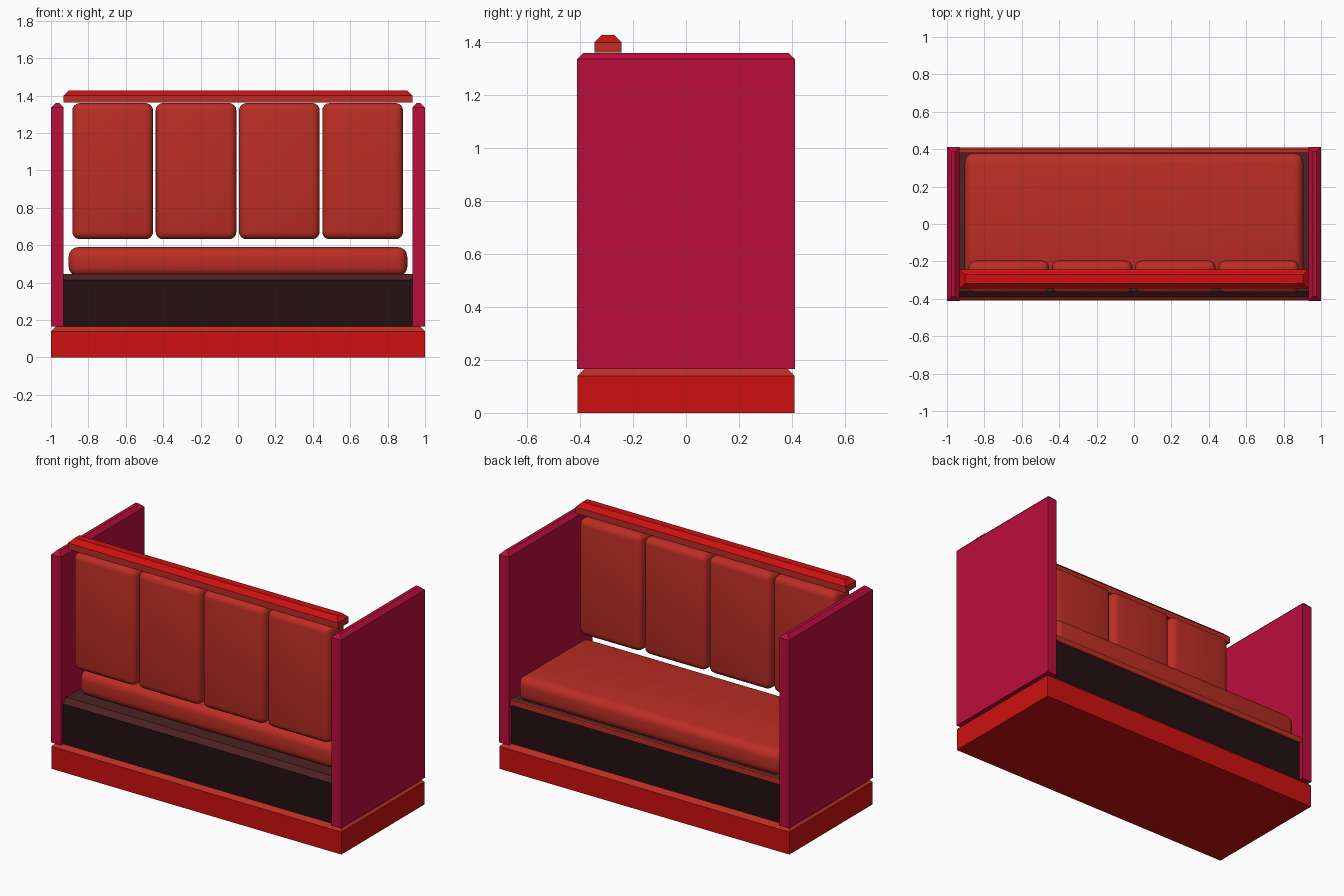
import bpy, bmesh
from math import radians

if "Cube" in bpy.data.objects:
    bpy.data.objects.remove(bpy.data.objects["Cube"])


def material(name, rgb):
    m = bpy.data.materials.new(name)
    m.use_nodes = True
    m.diffuse_color = (*rgb, 1)
    m.node_tree.nodes["Principled BSDF"].inputs["Base Color"].default_value = (*rgb, 1)
    return m


red = material("bright red", (0.62, 0.005, 0.005))
cushion_red = material("cushion red", (0.5, 0.027, 0.018))
crimson = material("crimson", (0.5, 0.004, 0.045))
dark = material("dark wood", (0.017, 0.005, 0.005))
brown = material("dark brown", (0.075, 0.016, 0.016))


def box(name, x, y, z, mats, chamfer=0.0, pick=lambda e: False, rule=None):
    """Box from ranges; chamfers the edges chosen by pick, colours faces by rule."""
    bm = bmesh.new()
    bmesh.ops.create_cube(bm, size=1)
    for v in bm.verts:
        v.co = [(r[0] + r[1]) / 2 + c * (r[1] - r[0]) for r, c in zip((x, y, z), v.co)]
    edges = [e for e in bm.edges if pick(e)]
    if edges:
        bmesh.ops.bevel(bm, geom=edges, offset=chamfer, segments=1, affect='EDGES')
    bm.normal_update()
    if rule:
        for f in bm.faces:
            f.material_index = rule(f)
    mesh = bpy.data.meshes.new(name)
    bm.to_mesh(mesh)
    bm.free()
    for m in mats:
        mesh.materials.append(m)
    ob = bpy.data.objects.new(name, mesh)
    bpy.context.collection.objects.link(ob)
    return ob


def top_edges(z):
    return lambda e: all(abs(v.co.z - z) < 0.001 for v in e.verts)


def cushion(name, x, y, z, radius):
    ob = box(name, x, y, z, [cushion_red])
    bevel = ob.modifiers.new("round", 'BEVEL')
    bevel.width = radius
    bevel.segments = 4
    bpy.ops.object.select_all(action='DESELECT')
    ob.select_set(True)
    bpy.context.view_layer.objects.active = ob
    bpy.ops.object.modifier_apply(modifier="round")
    bpy.ops.object.shade_smooth_by_angle(angle=radians(40))


# Plinth with chamfered top
box("plinth", (-1, 1), (-0.41, 0.41), (0, 0.165), [red, cushion_red], 0.025,
    top_edges(0.165), lambda f: int(f.normal.z > 0.3))

# Side panels
for side, name in ((-1, "right_panel"), (1, "left_panel")):
    box(name, sorted((side * 0.932, side)), (-0.412, 0.412), (0.165, 1.36),
        [crimson], 0.024, top_edges(1.36))

# Seat box, chamfered along its rear top edge, with a trim strip in front
box("seat_box", (-0.932, 0.932), (-0.39, 0.385), (0.165, 0.445), [dark, brown], 0.03,
    lambda e: top_edges(0.445)(e) and all(v.co.y < 0 for v in e.verts),
    lambda f: int(f.normal.z > 0.3))
box("seat_trim", (-0.932, 0.932), (0.385, 0.397), (0.41, 0.445), [cushion_red])

# Seat cushion and four back cushions
cushion("seat_cushion", (-0.905, 0.905), (-0.29, 0.38), (0.435, 0.59), 0.05)
for i in range(4):
    left = -0.886 + i * 0.4455
    cushion(f"back_cushion_{i + 1}", (left, left + 0.432), (-0.37, -0.195),
            (0.632, 1.36), 0.04)

# Top rail with a bright chamfered cap
box("top_rail", (-0.932, 0.932), (-0.345, -0.243), (1.362, 1.428), [cushion_red, red],
    0.028, top_edges(1.428), lambda f: int(f.normal.z > 0.3))
